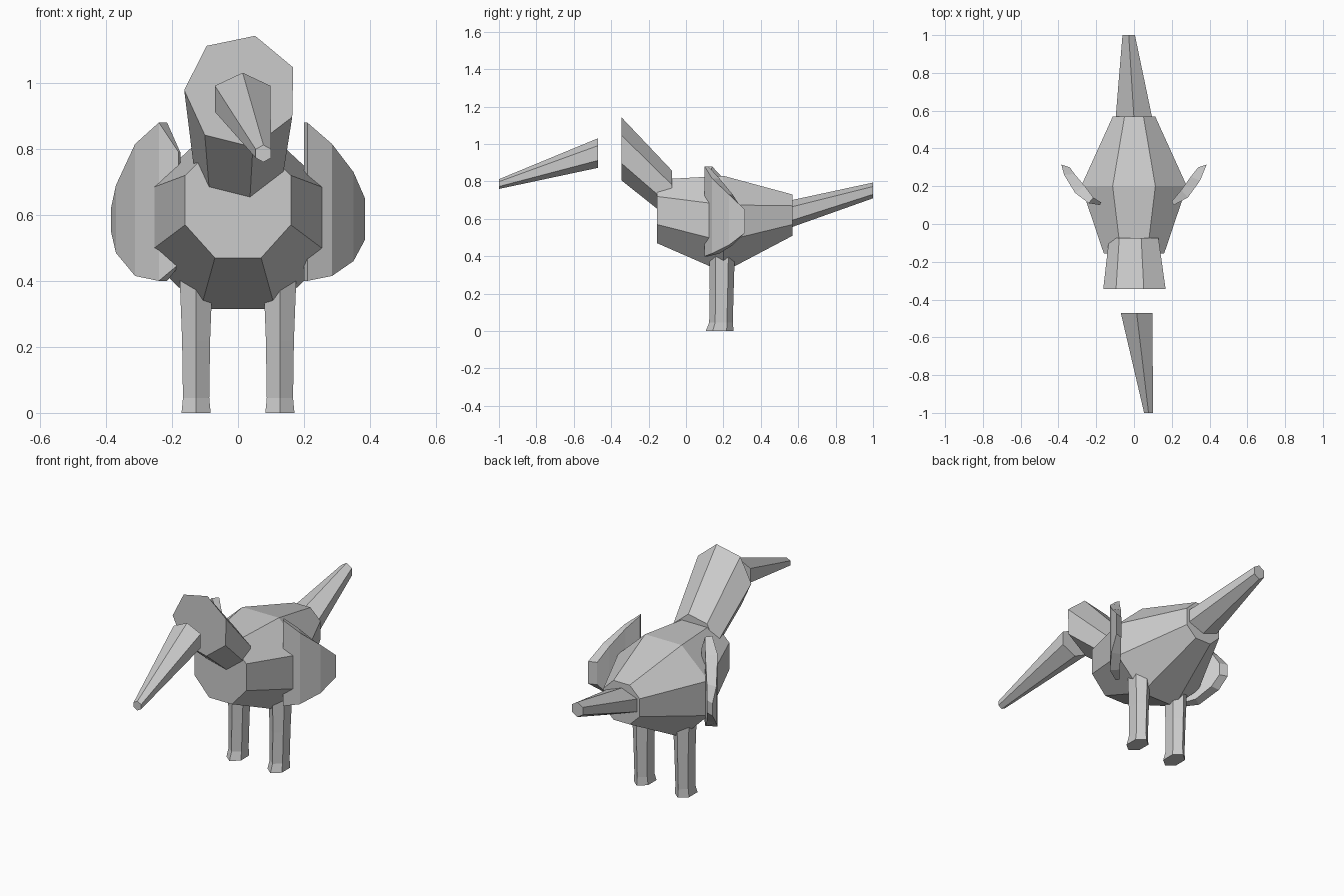
import bpy, bmesh, math
from mathutils import Vector

cube = bpy.data.objects.get("Cube")
if cube:
    bpy.data.objects.remove(cube, do_unlink=True)

gray = bpy.data.materials.new("light gray")
gray.use_nodes = True
gray.diffuse_color = (0.6, 0.6, 0.6, 1)
gray.node_tree.nodes["Principled BSDF"].inputs["Base Color"].default_value = (0.6, 0.6, 0.6, 1)


def loft(name, rings):
    """Flat-shaded capped skin over rings of equal point count."""
    bm = bmesh.new()
    loops = [[bm.verts.new(p) for p in ring] for ring in rings]
    n = len(loops[0])
    for a, b in zip(loops, loops[1:]):
        for i in range(n):
            j = (i + 1) % n
            bm.faces.new((a[i], a[j], b[j], b[i]))
    bm.faces.new(loops[0])
    bm.faces.new(loops[-1])
    bmesh.ops.recalc_face_normals(bm, faces=bm.faces)
    mesh = bpy.data.meshes.new(name)
    bm.to_mesh(mesh)
    bm.free()
    mesh.materials.append(gray)
    obj = bpy.data.objects.new(name, mesh)
    bpy.context.collection.objects.link(obj)
    return obj


def ring_y(sides, phase, x, y, z, rx, rz):
    """Upright polygon facing along y."""
    angles = [math.radians(phase) + math.tau * i / sides for i in range(sides)]
    return [(x + rx * math.cos(a), y, z + rz * math.sin(a)) for a in angles]


def ring_z(x, y, z, rx, ry):
    """Level hexagon with a corner to the front."""
    angles = [math.pi / 2 + math.tau * i / 6 for i in range(6)]
    return [(x + rx * math.cos(a), y + ry * math.sin(a), z) for a in angles]


def octagon(y, inner, outer, heights):
    """Body section from two half widths and four heights."""
    half = list(zip((inner, outer, outer, inner), heights))
    return [(x, y, z) for x, z in half] + [(-x, y, z) for x, z in reversed(half)]


# Body
loft("body", [
    octagon(-0.155, 0.07, 0.16, (0.47, 0.57, 0.72, 0.81)),
    octagon(0.2, 0.113, 0.28, (0.315, 0.48, 0.675, 0.83)),
    octagon(0.57, 0.05, 0.112, (0.51, 0.57, 0.67, 0.73)),
])

# Neck, beak and tail
loft("neck", [
    ring_y(7, 76, 0.01, -0.345, 0.975, 0.173, 0.173),
    ring_y(7, 76, 0.005, -0.075, 0.725, 0.137, 0.137),
])
loft("beak", [
    ring_y(6, 90, 0.014, -0.47, 0.952, 0.097, 0.079),
    ring_y(6, 90, 0.077, -1.0, 0.786, 0.027, 0.026),
])
loft("tail", [
    ring_y(6, 90, 0.0, 0.555, 0.625, 0.113, 0.073),
    ring_y(6, 90, -0.028, 1.0, 0.752, 0.038, 0.042),
])

# Legs
for side, name in ((1, "left_leg"), (-1, "right_leg")):
    x = 0.127 * side
    loft(name, [
        ring_z(x, 0.18, 0.0, 0.051, 0.075),
        ring_z(x, 0.187, 0.045, 0.046, 0.063),
        ring_z(x, 0.191, 0.22, 0.049, 0.064),
        ring_z(x, 0.193, 0.42, 0.058, 0.068),
    ])


def wing(name, side, columns):
    """Curved plate: each column has outer x, y, inner x, y, low z, high z."""
    rings = []
    for ox, oy, ix, iy, low, high in columns:
        rings.append([(side * ox, oy, low), (side * ox, oy, high),
                      (side * ix, iy, high), (side * ix, iy, low)])
    return loft(name, rings)


# Wings
wing("left_wing", 1, [
    (0.21, 0.10, 0.20, 0.12, 0.40, 0.88),
    (0.285, 0.14, 0.25, 0.18, 0.415, 0.815),
    (0.35, 0.23, 0.30, 0.25, 0.46, 0.73),
    (0.385, 0.315, 0.34, 0.30, 0.525, 0.65),
])
wing("right_wing", -1, [
    (0.18, 0.10, 0.175, 0.115, 0.45, 0.79),
    (0.24, 0.11, 0.215, 0.14, 0.40, 0.88),
    (0.312, 0.165, 0.26, 0.20, 0.415, 0.815),
    (0.37, 0.26, 0.315, 0.265, 0.485, 0.69),
    (0.385, 0.315, 0.34, 0.30, 0.55, 0.62),
])
